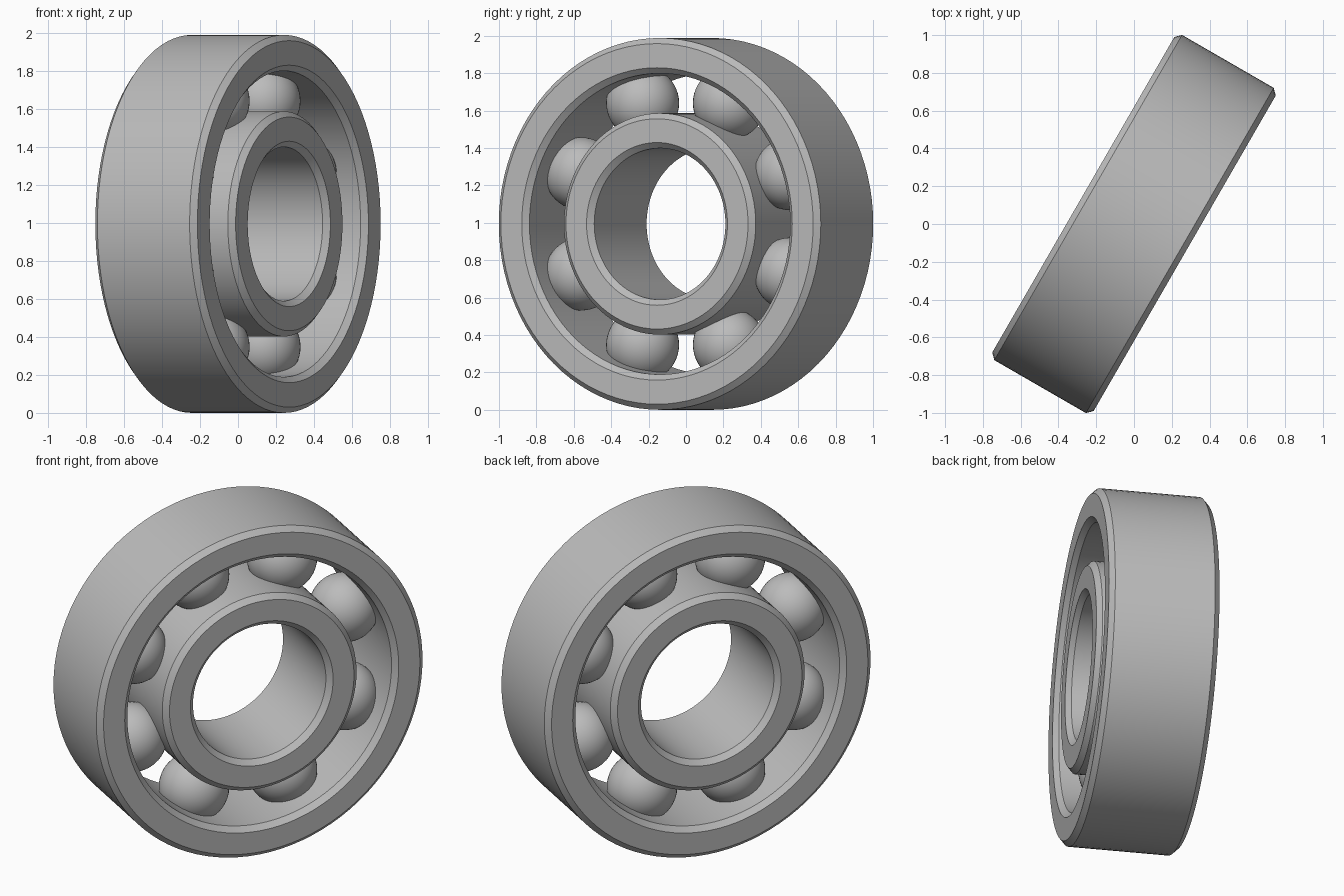
import bpy
import bmesh
from math import radians, sin, cos, pi
from mathutils import Matrix

cube = bpy.data.objects.get("Cube")
if cube:
    bpy.data.objects.remove(cube, do_unlink=True)

OUTER = 0.994        # outer radius of the bearing
HALF = 0.31          # half of its width
CHAMFER = 0.03
PITCH = 0.70         # radius of the circle of balls
BALL = 0.195
BALLS = 8
SEGMENTS = 96

# The axle points along local X, turned about the vertical
PLACE = Matrix.Translation((0, 0, OUTER)) @ Matrix.Rotation(radians(-30), 4, "Z")

steel = bpy.data.materials.new("steel_grey")
steel.use_nodes = True
steel.diffuse_color = (0.5, 0.5, 0.5, 1)
steel.node_tree.nodes["Principled BSDF"].inputs["Base Color"].default_value = (0.5, 0.5, 0.5, 1)


def finish(name, bm, matrix):
    bmesh.ops.recalc_face_normals(bm, faces=bm.faces)
    mesh = bpy.data.meshes.new(name)
    bm.to_mesh(mesh)
    bm.free()
    mesh.materials.append(steel)
    obj = bpy.data.objects.new(name, mesh)
    bpy.context.collection.objects.link(obj)
    obj.matrix_world = matrix
    bpy.ops.object.select_all(action="DESELECT")
    obj.select_set(True)
    bpy.context.view_layer.objects.active = obj
    bpy.ops.object.shade_smooth_by_angle(angle=radians(30))
    return obj


def ring(name, inner, outer):
    """Spin a rectangle with chamfered corners about the axle."""
    half, c = HALF, CHAMFER
    side = [(half - c, inner), (half, inner + c), (half, outer - c), (half - c, outer)]
    profile = side + [(-x, r) for x, r in reversed(side)]
    bm = bmesh.new()
    verts = [bm.verts.new((x, 0, r)) for x, r in profile]
    edges = [bm.edges.new((a, b)) for a, b in zip(verts, verts[1:] + verts[:1])]
    bmesh.ops.spin(bm, geom=verts + edges, cent=(0, 0, 0), axis=(1, 0, 0),
                   angle=2 * pi, steps=SEGMENTS, use_merge=True)
    bmesh.ops.remove_doubles(bm, verts=bm.verts, dist=0.0001)
    return finish(name, bm, PLACE)


# Outer and inner races
ring("outer_race", 0.805, OUTER)
ring("inner_race", 0.405, 0.592)

# Balls between the races
for i in range(BALLS):
    t = 2 * pi * (i + 0.5) / BALLS
    bm = bmesh.new()
    bmesh.ops.create_uvsphere(bm, u_segments=48, v_segments=24, radius=BALL)
    finish(f"ball_{i + 1}", bm,
           PLACE @ Matrix.Translation((0, PITCH * sin(t), PITCH * cos(t))))
